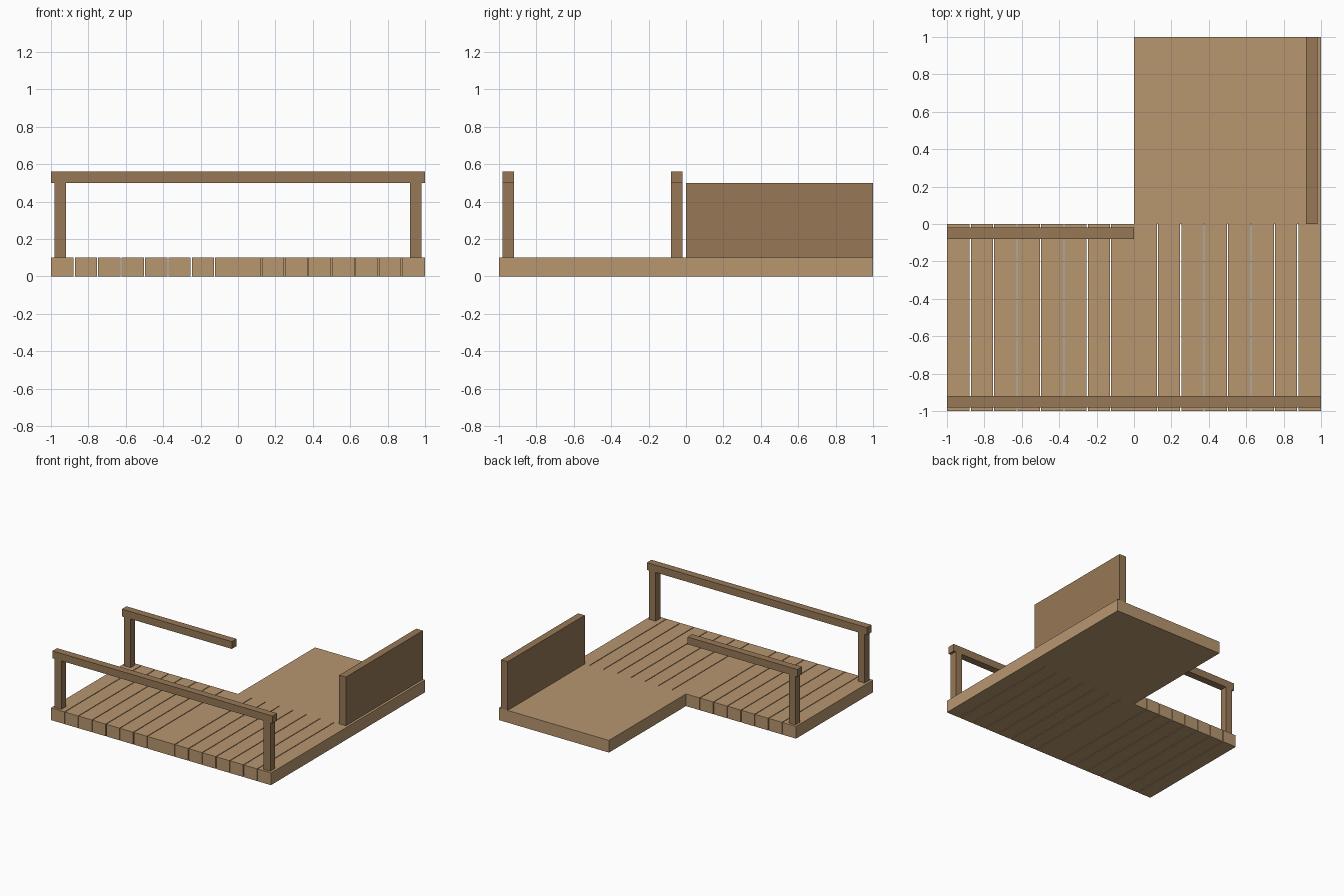
import bpy, bmesh

if "Cube" in bpy.data.objects:
    bpy.data.objects.remove(bpy.data.objects["Cube"])

def material(name, rgb):
    m = bpy.data.materials.new(name)
    m.diffuse_color = (*rgb, 1)
    m.use_nodes = True
    m.node_tree.nodes["Principled BSDF"].inputs["Base Color"].default_value = m.diffuse_color
    return m

light_wood = material("light_wood", (0.48, 0.31, 0.16))
dark_wood = material("dark_wood", (0.31, 0.19, 0.095))

def finish(name, bm, mat):
    bmesh.ops.recalc_face_normals(bm, faces=bm.faces)
    me = bpy.data.meshes.new(name)
    bm.to_mesh(me)
    bm.free()
    me.materials.append(mat)
    ob = bpy.data.objects.new(name, me)
    bpy.context.collection.objects.link(ob)

def prism(name, outline, z0, z1, mat):
    bm = bmesh.new()
    face = bm.faces.new([bm.verts.new((x, y, z0)) for x, y in outline])
    ext = bmesh.ops.extrude_face_region(bm, geom=[face])["geom"]
    top = [v for v in ext if isinstance(v, bmesh.types.BMVert)]
    bmesh.ops.translate(bm, verts=top, vec=(0, 0, z1 - z0))
    finish(name, bm, mat)

def box(name, x0, x1, y0, y1, z0, z1, mat):
    prism(name, [(x0, y0), (x1, y0), (x1, y1), (x0, y1)], z0, z1, mat)

DECK, RAIL, TOP = 0.10, 0.50, 0.56
PITCH, GAP = 0.125, 0.006

# Main deck: solid back platform with slotted boards running to the front
outline = [(1 - 9 * PITCH + GAP / 2, -1)]
for i in range(1, 8):
    x = i * PITCH - GAP / 2
    outline += [(x, -1), (x, 0), (x + GAP, 0), (x + GAP, -1)]
outline += [(1, -1), (1, 1), (0, 1), (0, 0), (-PITCH + GAP / 2, 0)]
prism("main_deck", outline, 0, DECK, light_wood)

# Separate boards on the left side
for i in range(7):
    x = -1 + i * PITCH
    box(f"deck_board_{i + 1}", x + (GAP / 2 if i else 0), x + PITCH - GAP / 2,
        -1, 0, 0, DECK, light_wood)

# Handrails
box("front_handrail", -1, 1, -0.98, -0.92, RAIL, TOP, dark_wood)
box("back_handrail", -1, 0, -0.08, -0.02, RAIL, TOP, dark_wood)

# Posts
for name, x, y in (("front_left_post", -0.98, -0.98),
                   ("front_right_post", 0.92, -0.98),
                   ("back_left_post", -0.98, -0.08)):
    box(name, x, x + 0.06, y, y + 0.06, DECK, RAIL, dark_wood)

# Solid side panel on the right of the platform
box("side_panel", 0.92, 0.98, 0, 1, DECK, RAIL, dark_wood)
